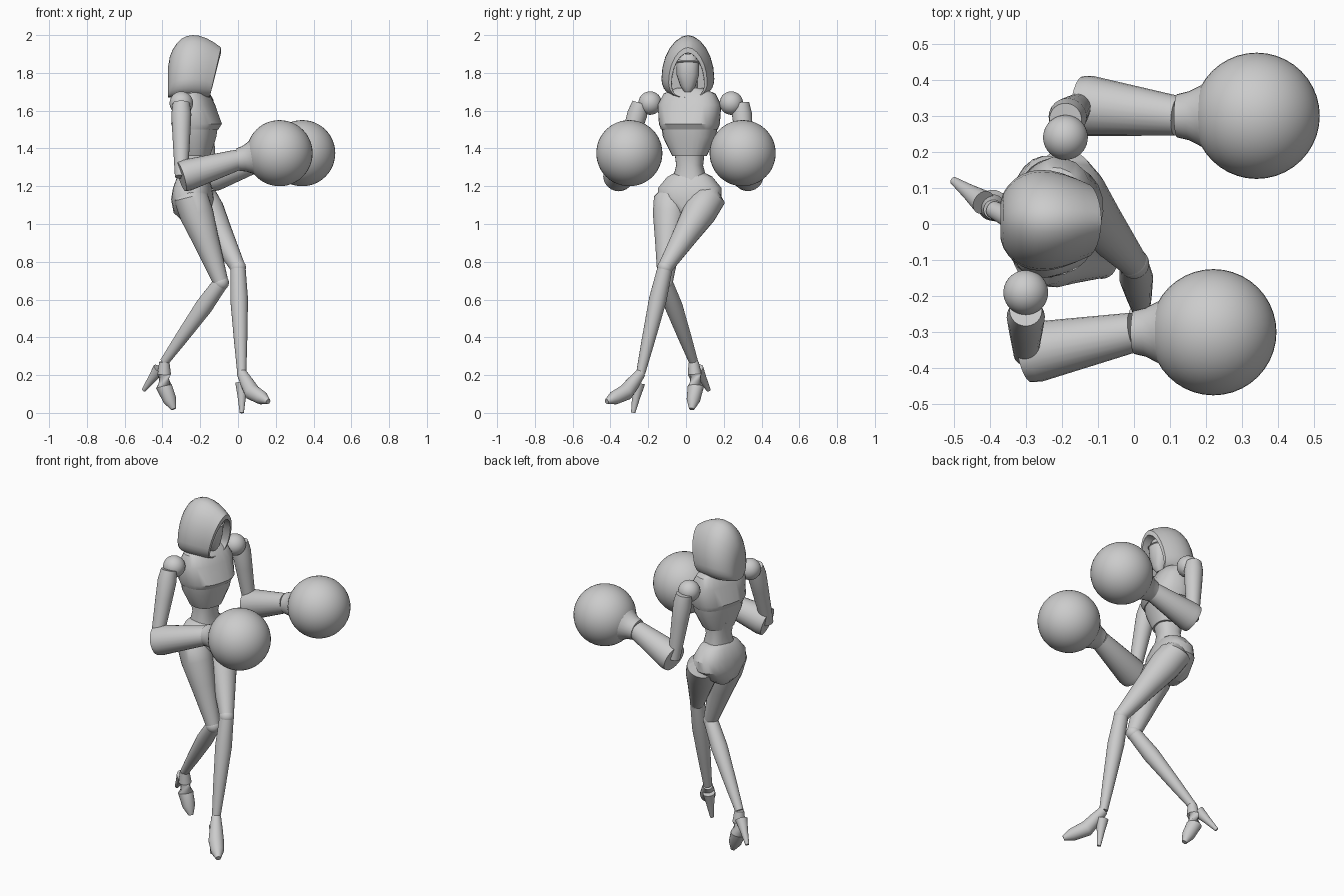
import bpy, bmesh
from math import sin, cos, pi, radians, copysign
from mathutils import Vector, Matrix

cube = bpy.data.objects.get("Cube")
if cube:
    bpy.data.objects.remove(cube, do_unlink=True)

grey = bpy.data.materials.new("plain grey")
grey.use_nodes = True
grey.diffuse_color = (0.6, 0.6, 0.6, 1)
grey.node_tree.nodes["Principled BSDF"].inputs["Base Color"].default_value = grey.diffuse_color

SIDES = 24
UP = Vector((0, 0, 1))
CIRCLE = [(cos(2 * pi * k / SIDES), sin(2 * pi * k / SIDES)) for k in range(SIDES)]


def soften(value, power):
    """Signed power, used to square off or pinch a circle."""
    return copysign(abs(value) ** power, value)


def mix(start, end, amount):
    return start + (end - start) * amount


def skin(name, rings):
    """Bridge equal rings of points into a capped, smooth-shaded shell."""
    bm = bmesh.new()
    loops = [[bm.verts.new(point) for point in ring] for ring in rings]
    for lower, upper in zip(loops, loops[1:]):
        for k in range(SIDES):
            bm.faces.new((lower[k - 1], lower[k], upper[k], upper[k - 1]))
    bm.faces.new(loops[0])
    bm.faces.new(loops[-1])
    bmesh.ops.recalc_face_normals(bm, faces=bm.faces[:])
    mesh = bpy.data.meshes.new(name)
    bm.to_mesh(mesh)
    bm.free()
    mesh.materials.append(grey)
    shell = bpy.data.objects.new(name, mesh)
    bpy.context.collection.objects.link(shell)
    bpy.ops.object.select_all(action='DESELECT')
    shell.select_set(True)
    bpy.context.view_layer.objects.active = shell
    bpy.ops.object.shade_smooth_by_angle(angle=radians(35))


def limb(name, points, radii):
    """Round tube through the points, one radius for each."""
    rings = []
    last = len(points) - 1
    for i, (point, radius) in enumerate(zip(points, radii)):
        along = points[min(i + 1, last)] - points[max(i - 1, 0)]
        across = along.cross(UP + Vector((0.01, 0, 0))).normalized()
        other = along.cross(across).normalized()
        rings.append([point + radius * (across * c + other * s) for c, s in CIRCLE])
    skin(name, rings)


def body(name, centre, yaw, back, levels):
    """Stack of oval sections given as height, half width and front depth."""
    turn = Matrix.Rotation(radians(yaw), 3, 'Z')
    rings = []
    for height, width, depth in levels:
        rings.append([centre + UP * height + turn @ Vector((
            soften(c, 0.8) * depth * (1 if c > 0 else back),
            soften(s, 0.8) * width, 0)) for c, s in CIRCLE])
    skin(name, rings)


def ball(name, centre, radius):
    bpy.ops.mesh.primitive_uv_sphere_add(segments=40, ring_count=24, radius=radius, location=centre)
    sphere = bpy.context.object
    sphere.name = name
    sphere.data.materials.append(grey)
    bpy.ops.object.shade_smooth()


def hood_section(along, scale):
    """Pointed arch; along runs from the back of the hood to its rim."""
    size = sin(pi * mix(0.12, 0.74, along)) * scale
    bottom, top = 1.67, 1.67 + 0.33 * size ** 0.7
    middle = mix(bottom, top, 0.3)
    ring = []
    for c, s in CIRCLE:
        height = middle + s * (top - middle if s > 0 else middle - bottom)
        rim = mix(-0.15, -0.09, (height - bottom) / (top - bottom))
        side = soften(c, 1.1 if s > 0 else 0.6) * 0.14 * size
        ring.append(Vector((mix(-0.37, rim, along ** 1.5), side + 0.01, height)))
    return ring


# Hood: grows from the back to the rim, then folds inward
steps = 10
hood = [hood_section(i / steps, 1) for i in range(steps + 1)]
skin("hood", hood + [hood_section(1, 0.85), hood_section(0.7, 0.62)])

# Head, brow and neck
skull = Vector((-0.19, 0.01, 0))
body("head", skull, 0, 1, [(1.7, 0.02, 0.03), (1.73, 0.04, 0.05), (1.79, 0.06, 0.06),
                           (1.86, 0.06, 0.07), (1.9, 0.05, 0.05)])
body("brow", skull, 0, 1, [(1.85, 0.06, 0.06), (1.86, 0.066, 0.074), (1.87, 0.06, 0.06)])
body("neck", Vector((-0.22, 0.02, 0)), 0, 1, [(1.6, 0.06, 0.05), (1.68, 0.04, 0.04), (1.78, 0.04, 0.04)])

# Torso, turned toward the right
spine = Vector((-0.24, 0.02, 0))
body("chest_plate", spine, -15, 0.7, [(1.72, 0.07, 0.05), (1.69, 0.14, 0.08), (1.63, 0.17, 0.11),
                                      (1.53, 0.16, 0.15), (1.5, 0.15, 0.13)])
body("rib_cage", spine, -15, 0.7, [(1.53, 0.15, 0.13), (1.46, 0.14, 0.12), (1.36, 0.09, 0.09)])
body("waist", spine, -15, 0.8, [(1.4, 0.08, 0.09), (1.31, 0.07, 0.07), (1.2, 0.1, 0.09)])
body("pelvis", spine, -8, 1, [(1.27, 0.08, 0.06), (1.25, 0.12, 0.08), (1.19, 0.17, 0.1),
                              (1.13, 0.17, 0.11), (1.06, 0.1, 0.1), (1.02, 0.04, 0.06)])

# Legs: hip, knee, ankle, toe tip and heel tip of each crossed leg
legs = {
    "right": [(-0.25, -0.08, 1.14), (-0.09, -0.11, 0.69), (-0.39, 0.04, 0.27), (-0.34, 0.03, 0.02), (-0.5, 0.12, 0.12)],
    "left": [(-0.2, 0.12, 1.14), (0, -0.11, 0.77), (0.02, -0.24, 0.21), (0.16, -0.42, 0.06), (0.02, -0.28, 0)],
}
for side, joints in legs.items():
    hip, knee, ankle, toe, heel = map(Vector, joints)
    limb(side + "_thigh", [hip + UP * 0.05, hip, hip.lerp(knee, 0.2), hip.lerp(knee, 0.5), knee],
         [0.05, 0.09, 0.09, 0.07, 0.04])
    ball(side + "_knee", knee, 0.042)
    limb(side + "_shin", [knee, knee.lerp(ankle, 0.3), knee.lerp(ankle, 0.7), ankle],
         [0.04, 0.047, 0.035, 0.024])
    arch = ankle.lerp(toe, 0.5).lerp(heel, 0.2)
    limb(side + "_foot", [ankle, ankle.lerp(arch, 0.5), arch, arch.lerp(toe, 0.6), toe],
         [0.027, 0.036, 0.043, 0.036, 0.014])
    limb(side + "_heel", [ankle.lerp(heel, 0.25), ankle.lerp(heel, 0.6), heel],
         [0.034, 0.022, 0.011])

# Arms: shoulder, elbow and fist, with a cupped forearm and a round glove
arms = {
    "right": [(-0.3, -0.19, 1.64), (-0.3, -0.36, 1.25), (0.22, -0.3, 1.375)],
    "left": [(-0.19, 0.24, 1.64), (-0.15, 0.33, 1.25), (0.34, 0.3, 1.375)],
}
for side, joints in arms.items():
    shoulder, elbow, fist = map(Vector, joints)
    outward = Vector((0, copysign(0.05, shoulder.y), 0))
    ball(side + "_shoulder", shoulder, 0.062)
    top = shoulder + outward
    middle = top.lerp(elbow, 0.4)
    limb(side + "_upper_arm", [top, top.lerp(elbow, 0.15), middle, elbow], [0.045, 0.053, 0.048, 0.034])
    wrist = fist - Vector((0.22, 0, 0.035))
    limb(side + "_forearm", [elbow.lerp(wrist, 0.15), elbow, elbow, elbow.lerp(wrist, 0.1), wrist],
         [0.05, 0.065, 0.08, 0.084, 0.055])
    limb(side + "_cuff", [wrist.lerp(fist, t) for t in (0, 0.15, 0.3, 0.5, 0.7)],
         [0.06, 0.068, 0.085, 0.12, 0.14])
    ball(side + "_glove", fist, 0.175)
